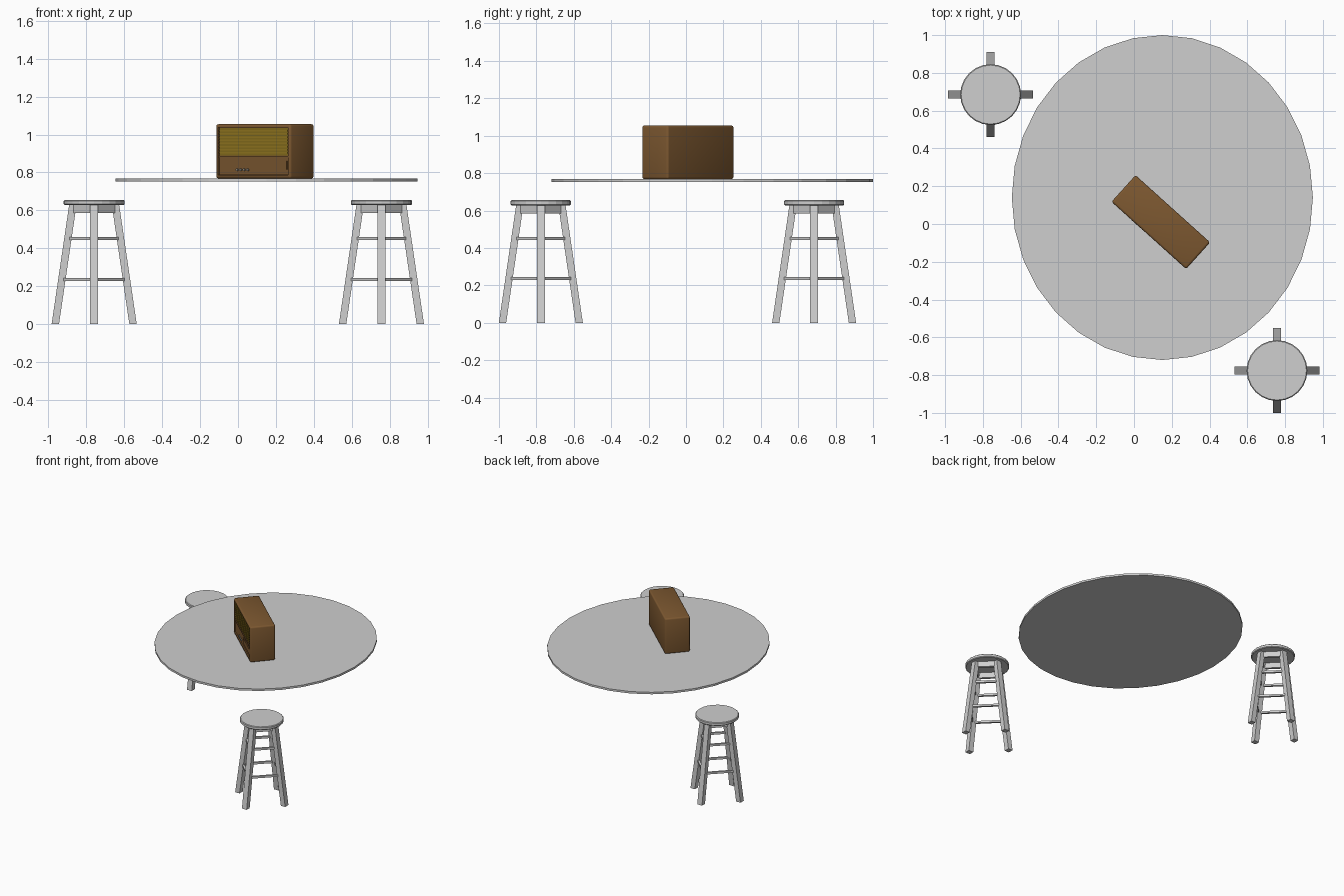
import bpy, bmesh, math
from mathutils import Matrix, Vector

if "Cube" in bpy.data.objects:
    bpy.data.objects.remove(bpy.data.objects["Cube"])


def material(name, rgb):
    m = bpy.data.materials.new(name)
    m.diffuse_color = (*rgb, 1)
    m.use_nodes = True
    m.node_tree.nodes["Principled BSDF"].inputs["Base Color"].default_value = m.diffuse_color
    return m


GREY = material("light_grey", (0.62, 0.62, 0.62))
WOOD = material("brown_wood", (0.205, 0.098, 0.03))
CLOTH = material("grille_gold", (0.24, 0.155, 0.012))
SLAT = material("slat_gold", (0.30, 0.19, 0.015))
KNOB = material("knob_grey", (0.3, 0.27, 0.22))


def finish(bm, name, mat, matrix=Matrix()):
    bmesh.ops.recalc_face_normals(bm, faces=bm.faces)
    me = bpy.data.meshes.new(name)
    bm.to_mesh(me)
    bm.free()
    me.materials.append(mat)
    ob = bpy.data.objects.new(name, me)
    ob.matrix_world = matrix
    bpy.context.collection.objects.link(ob)
    return ob


def box(bm, size, centre, matrix=Matrix()):
    m = matrix @ Matrix.Translation(centre) @ Matrix.Diagonal((*size, 1))
    return bmesh.ops.create_cube(bm, size=1, matrix=m)["verts"]


def disc(bm, sides, r, z0, z1, centre=(0, 0), sy=1.0):
    m = Matrix.Translation((*centre, (z0 + z1) / 2)) @ Matrix.Diagonal((1, sy, 1, 1))
    bmesh.ops.create_cone(bm, cap_ends=True, segments=sides, radius1=r, radius2=r,
                          depth=z1 - z0, matrix=m)


# Oval table top
bm = bmesh.new()
disc(bm, 32, 0.797, 0.752, 0.768, (0.15, 0.14), 0.86 / 0.797)
finish(bm, "table_top", GREY)


# Stools
def leg_radius(z):
    return 0.205 - 0.147 * z


def stool(name, x, y):
    place = Matrix.Translation((x, y, 0))
    bm = bmesh.new()
    disc(bm, 24, 0.161, 0.628, 0.655)
    rims = [e for e in bm.edges if abs(e.verts[0].co.z - e.verts[1].co.z) < 1e-5]
    bmesh.ops.bevel(bm, geom=rims, offset=0.005, segments=1, affect='EDGES')
    finish(bm, name + "_seat", GREY, place)

    legs, rungs, apron = bmesh.new(), bmesh.new(), bmesh.new()
    for i in range(4):
        turn = Matrix.Rotation(i * math.pi / 2, 4, 'Z')
        # splayed leg
        verts = box(legs, (0.039, 0.042, 0.632), (0, 0, 0.316))
        for v in verts:
            v.co.x += leg_radius(v.co.z)
            v.co = turn @ v.co
        # rungs and apron join neighbouring legs
        diag = Matrix.Rotation(i * math.pi / 2 + math.pi / 4, 4, 'Z')
        for z in (0.236, 0.451):
            r = leg_radius(z)
            box(rungs, (0.016, r * math.sqrt(2), 0.016), (r / math.sqrt(2), 0, z), diag)
        r = leg_radius(0.607)
        box(apron, (0.02, r * math.sqrt(2), 0.044), (r / math.sqrt(2), 0, 0.607), diag)
    finish(legs, name + "_legs", GREY, place)
    finish(rungs, name + "_rungs", GREY, place)
    finish(apron, name + "_apron", GREY, place)


stool("back_stool", -0.759, 0.685)
stool("front_stool", 0.757, -0.776)

# Radio, turned on the table; local front is -y
RADIO = Matrix.Translation((0.142, 0.01, 0.768)) @ Matrix.Rotation(math.radians(-42), 4, 'Z')
W, D, H = 0.532, 0.19, 0.287

# Rounded cabinet with a recessed front
bm = bmesh.new()
box(bm, (W, D, H), (0, 0, H / 2))
bmesh.ops.bevel(bm, geom=bm.edges[:], offset=0.012, segments=3, profile=0.5, affect='EDGES')
bm.normal_update()
front = min(bm.faces, key=lambda f: f.calc_center_median().y)
bmesh.ops.inset_region(bm, faces=[front], thickness=0.008)
rim = bmesh.ops.extrude_discrete_faces(bm, faces=[front])["faces"][0]
bmesh.ops.translate(bm, verts=rim.verts, vec=Vector((0, 0.014, 0)))
cabinet = finish(bm, "radio_cabinet", WOOD, RADIO)
bpy.context.view_layer.objects.active = cabinet
cabinet.select_set(True)
bpy.ops.object.shade_smooth_by_angle(angle=math.radians(35))
cabinet.select_set(False)

back = -D / 2 + 0.014      # depth of the recess floor

# Grille cloth and slats
bm = bmesh.new()
box(bm, (0.486, 0.006, 0.145), (0, back - 0.002, 0.193))
finish(bm, "grille_cloth", CLOTH, RADIO)
bm = bmesh.new()
for i in range(8):
    box(bm, (0.486, 0.007, 0.008), (0, back - 0.007, 0.135 + i * 0.0168))
finish(bm, "grille_slats", SLAT, RADIO)

# Lower control panel, divider and dial frame
bm = bmesh.new()
box(bm, (0.486, 0.008, 0.088), (0, back - 0.003, 0.066))
box(bm, (0.492, 0.012, 0.009), (0, back - 0.005, 0.115))
box(bm, (0.22, 0.006, 0.045), (0.128, back - 0.009, 0.070))
finish(bm, "control_panel", WOOD, RADIO)

# Knobs
bm = bmesh.new()
for i in range(4):
    m = Matrix.Translation((-0.115 + i * 0.025, back - 0.010, 0.046)) @ Matrix.Rotation(math.pi / 2, 4, 'X')
    bmesh.ops.create_cone(bm, cap_ends=True, segments=12, radius1=0.007, radius2=0.007,
                          depth=0.010, matrix=m)
finish(bm, "knobs", KNOB, RADIO)
